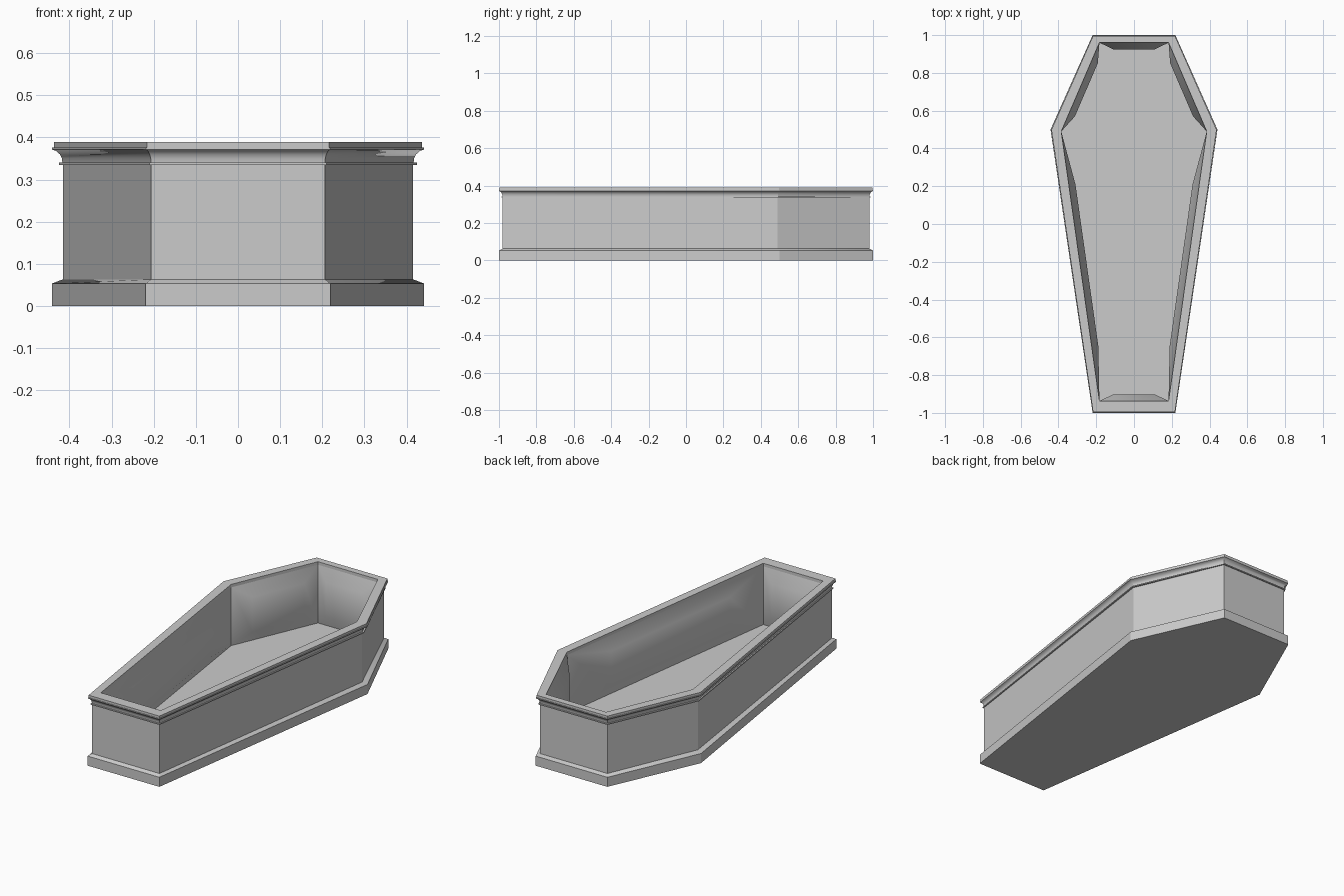
import bpy, bmesh
from mathutils import Vector

if "Cube" in bpy.data.objects:
    bpy.data.objects.remove(bpy.data.objects["Cube"])


def make_object(name, bm, angle=None):
    mesh = bpy.data.meshes.new(name)
    bm.to_mesh(mesh)
    bm.free()
    ob = bpy.data.objects.new(name, mesh)
    bpy.context.collection.objects.link(ob)
    if angle:
        bpy.context.view_layer.objects.active = ob
        ob.select_set(True)
        bpy.ops.object.shade_smooth_by_angle(angle=angle)
        ob.select_set(False)
    return ob


def outline(end, shoulder, y_foot, y_shoulder, y_head):
    """Six-sided coffin plan, counter-clockwise from the foot end."""
    half = [(end, y_foot), (shoulder, y_shoulder), (end, y_head)]
    return half + [(-x, y) for x, y in reversed(half)]


# Moulding profile: shoulder half width, height
profile = [(.442, 0), (.442, .053), (.416, .063), (.416, .335), (.425, .335),
           (.425, .341), (.417, .341), (.418, .35), (.423, .36), (.432, .368),
           (.441, .371), (.441, .376), (.437, .376), (.437, .389)]
inner = outline(.183, .385, -.937, .49, .96)
LIP, FLOOR = .372, .05

# Outer case with plinth, cornice, flat rim and inner lip
bm = bmesh.new()
rings = []
for w, z in profile:
    k = w / .442
    y = 1 - (1 - k) * .33
    rings.append([(px, py, z) for px, py in outline(.219 * k, w, -y, .5 * y, y)])
rings.append([(x, y, .389) for x, y in inner])
rings.append([(x, y, LIP) for x, y in inner])
vr = [[bm.verts.new(p) for p in r] for r in rings]
for a, b in zip(vr, vr[1:]):
    for i in range(6):
        j = (i + 1) % 6
        bm.faces.new((a[i], a[j], b[j], b[i]))
bm.faces.new(vr[0][::-1])
make_object("coffin_case", bm, .5)

# Lining: padded wall panels, each raised toward the inside
bm = bmesh.new()
for i in range(6):
    a, b = inner[i], inner[(i + 1) % 6]
    corners = [Vector((*b, FLOOR)), Vector((*a, FLOOR)),
               Vector((*a, LIP)), Vector((*b, LIP))]
    centre = sum(corners, Vector()) / 4
    normal = (corners[1] - corners[0]).cross(corners[2] - corners[1]).normalized()
    outer = [bm.verts.new(c) for c in corners]
    pad = [bm.verts.new(c.lerp(centre, .4) + normal * .035) for c in corners]
    bm.faces.new(pad)
    for s in range(4):
        t = (s + 1) % 4
        bm.faces.new((outer[s], outer[t], pad[t], pad[s]))
for f in bm.faces:
    f.smooth = True
make_object("padded_walls", bm)

# Inside floor
bm = bmesh.new()
bm.faces.new([bm.verts.new((x, y, FLOOR)) for x, y in inner])
make_object("inner_floor", bm)
